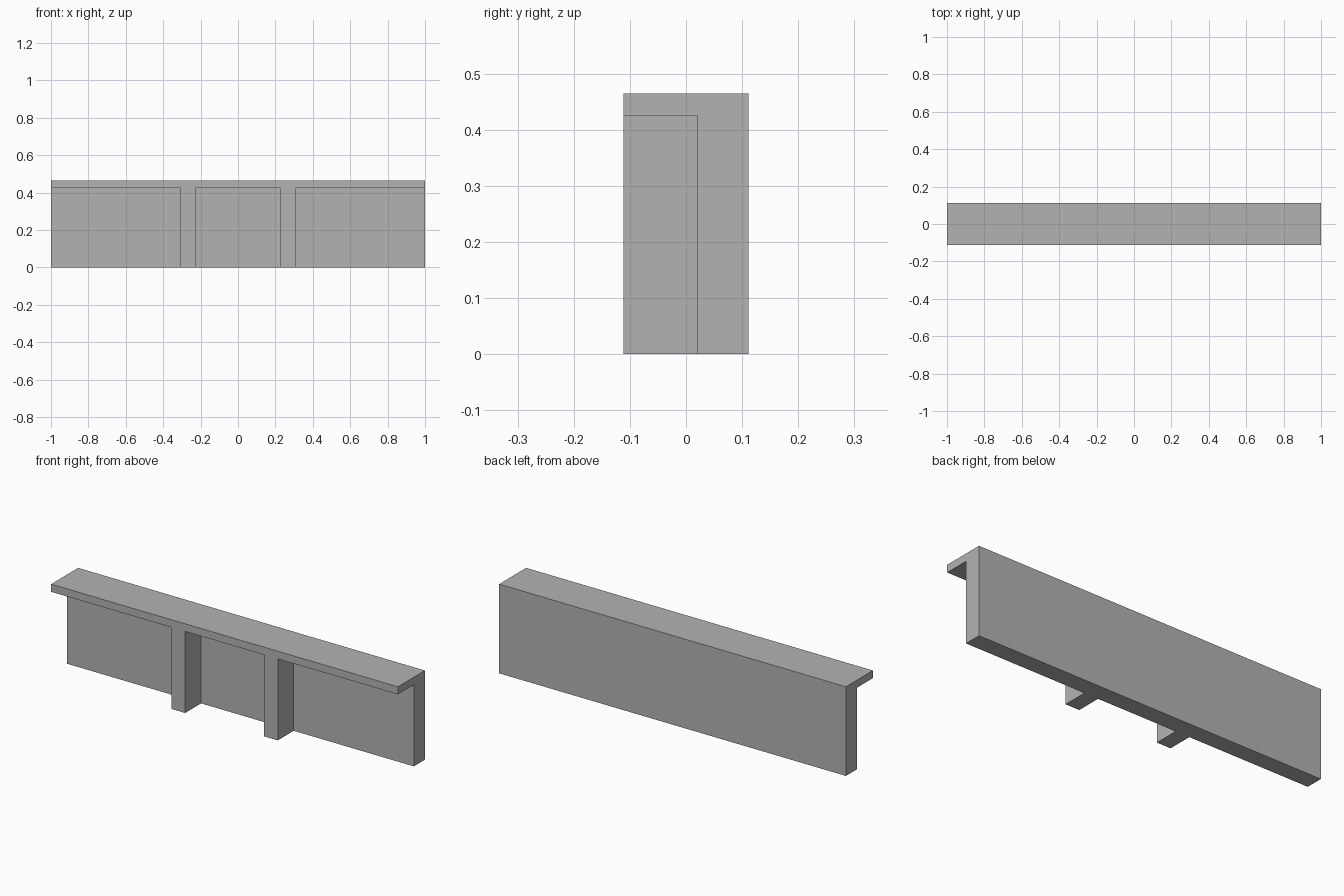
import bpy

default = bpy.data.objects.get("Cube")
if default:
    bpy.data.objects.remove(default, do_unlink=True)

DEPTH, HEIGHT = 0.222, 0.465
FRONT = -DEPTH / 2
WALL_FRONT = 0.02       # front face of the upright wall
SHELF_UNDER = 0.425     # underside of the top shelf
RIB_IN, RIB_OUT = 0.227, 0.307

# Plain grey for the whole piece
grey = bpy.data.materials.new("plain_grey")
grey.use_nodes = True
colour = (0.45, 0.45, 0.45, 1)
grey.diffuse_color = colour
grey.node_tree.nodes["Principled BSDF"].inputs["Base Color"].default_value = colour


def box(name, low, high):
    bpy.ops.mesh.primitive_cube_add(size=1)
    obj = bpy.context.object
    obj.name = name
    for v in obj.data.vertices:
        v.co = [h if c > 0 else l for c, l, h in zip(v.co, low, high)]
    obj.data.materials.append(grey)
    return obj


# Solid block that becomes the wall, shelf and two ribs
panel = box("ribbed_wall_with_shelf", (-1, FRONT, 0), (1, -FRONT, HEIGHT))

# Open bays cut from the front, beneath the shelf and between the ribs
bays = {"right_bay": (-1.1, -RIB_OUT), "middle_bay": (-RIB_IN, RIB_IN),
        "left_bay": (RIB_OUT, 1.1)}
cutters = [box(name, (x0, FRONT - 0.1, -0.1), (x1, WALL_FRONT, SHELF_UNDER))
           for name, (x0, x1) in bays.items()]
for cutter in cutters:
    cut = panel.modifiers.new(cutter.name, "BOOLEAN")
    cut.operation = "DIFFERENCE"
    cut.solver = "EXACT"
    cut.object = cutter

# Make the cuts permanent and discard the helpers
bpy.ops.object.select_all(action="DESELECT")
panel.select_set(True)
bpy.context.view_layer.objects.active = panel
for cutter in cutters:
    bpy.ops.object.modifier_apply(modifier=cutter.name)
    bpy.data.objects.remove(cutter, do_unlink=True)
